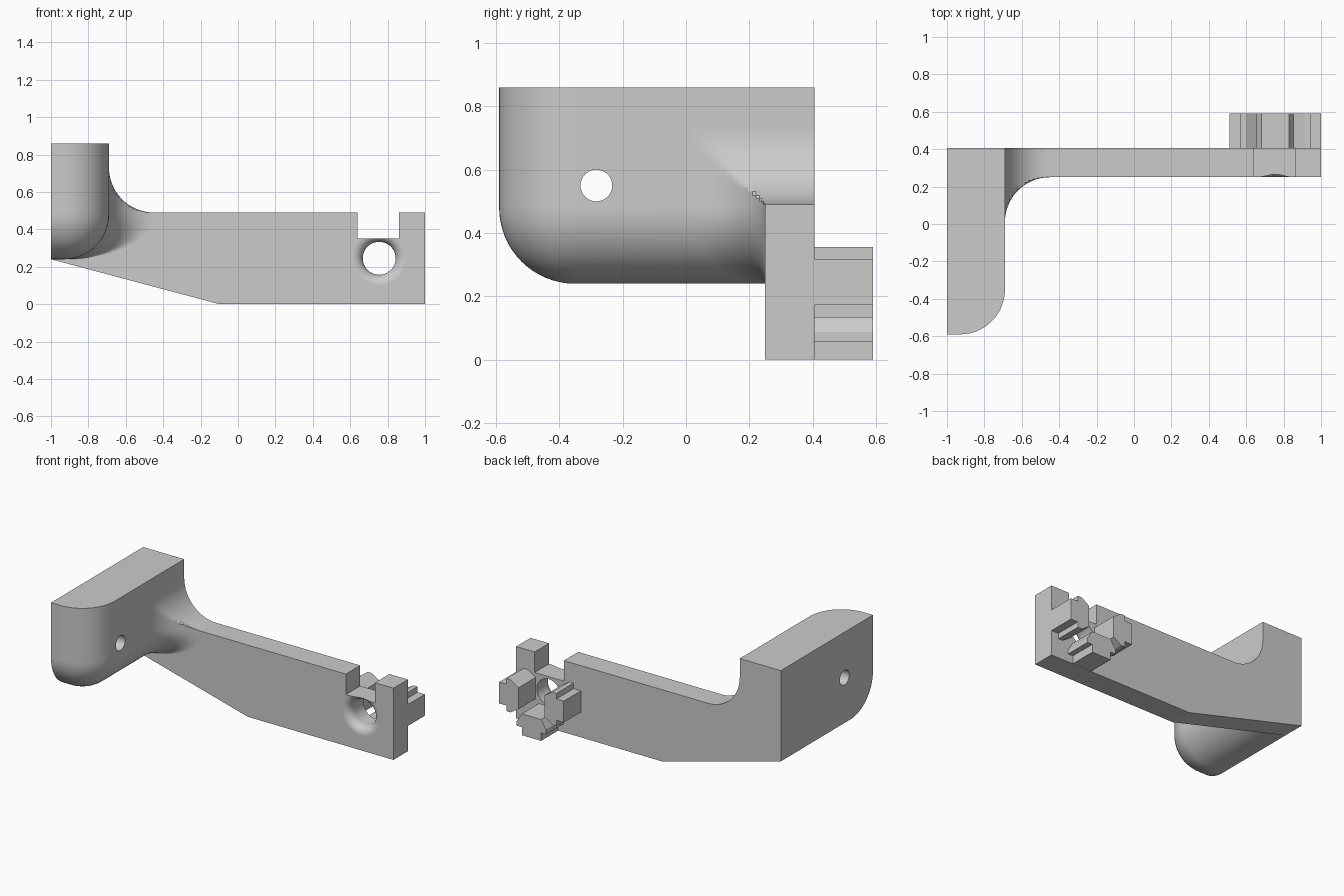
import bpy, bmesh
from math import sin, cos, pi

cube = bpy.data.objects.get("Cube")
if cube:
    bpy.data.objects.remove(cube, do_unlink=True)

grey = bpy.data.materials.new("plain grey")
grey.use_nodes = True
colour = (0.6, 0.6, 0.6, 1)
grey.diffuse_color = colour
grey.node_tree.nodes["Principled BSDF"].inputs["Base Color"].default_value = colour

R = 0.24                      # main fillet radius
N = 16                        # steps per quarter turn
LEFT, SIDE = -1.0, -0.69      # post extent in x
FRONT, FACE, BACK = -0.59, 0.25, 0.405
BASE, ARM_TOP, TOP = 0.24, 0.49, 0.86
QUARTER = [i * pi / 2 / N for i in range(N + 1)]
HOLE_X, HOLE_Z = 0.755, 0.245


def loft(name, rings):
    """Closed solid through equal-length rings of points."""
    bm = bmesh.new()
    rows = [[bm.verts.new(p) for p in ring] for ring in rings]
    count = len(rows[0])
    for a, b in zip(rows, rows[1:]):
        for i in range(count):
            j = (i + 1) % count
            bm.faces.new((a[i], a[j], b[j], b[i]))
    bm.faces.new(rows[0])
    bm.faces.new(rows[-1])
    bmesh.ops.remove_doubles(bm, verts=bm.verts, dist=1e-5)
    bmesh.ops.recalc_face_normals(bm, faces=bm.faces)
    mesh = bpy.data.meshes.new(name)
    bm.to_mesh(mesh)
    bm.free()
    mesh.materials.append(grey)
    obj = bpy.data.objects.new(name, mesh)
    bpy.context.collection.objects.link(obj)
    return obj


def prism(name, outline, y0, y1):
    return loft(name, [[(x, y, z) for x, z in outline] for y in (y0, y1)])


def circle(r, steps=48):
    return [(r * cos(2 * pi * i / steps), r * sin(2 * pi * i / steps)) for i in range(steps)]


def cut(obj, cutter):
    cutter.hide_render = True
    mod = obj.modifiers.new("hole", "BOOLEAN")
    mod.operation, mod.solver, mod.object = "DIFFERENCE", "EXACT", cutter
    graph = bpy.context.evaluated_depsgraph_get()
    mesh = bpy.data.meshes.new_from_object(obj.evaluated_get(graph))
    obj.modifiers.clear()
    obj.data = mesh
    bpy.data.objects.remove(cutter, do_unlink=True)


def smooth(obj):
    bpy.ops.object.select_all(action="DESELECT")
    obj.select_set(True)
    bpy.context.view_layer.objects.active = obj
    bpy.ops.object.shade_smooth_by_angle()
    for p in obj.data.polygons:      # keep the large planes flat
        if max(abs(c) for c in p.normal) > 0.9999:
            p.use_smooth = False


# Arm: side profile with a fillet up to the post and a notch near the end
fillet = [(SIDE + R - R * sin(b), ARM_TOP + R - R * cos(b)) for b in QUARTER]
arm = prism("arm", [(LEFT, BASE), (-0.1, 0), (1, 0), (1, ARM_TOP), (0.86, ARM_TOP),
                    (0.86, 0.35), (0.64, 0.35), (0.64, ARM_TOP)]
            + fillet + [(SIDE, TOP), (LEFT, TOP)], FACE, BACK)

# Flared screw hole through the arm
HOLE, FLARE = 0.088, 0.055
profile = [(HOLE + FLARE, FACE - 0.05)]
profile += [(HOLE + FLARE * (1 - sin(a)), FACE + FLARE * (1 - cos(a))) for a in QUARTER]
profile += [(HOLE, BACK + 0.05)]
cut(arm, loft("flared_cutter", [[(HOLE_X + u, y, HOLE_Z + v) for u, v in circle(r)]
                                for r, y in profile]))
smooth(arm)


# Post: stacked outlines with a ball corner, blended into the arm
def post_outline(z, s, limit):
    """s is the corner radius at this height, limit clips the blend in x."""
    cx, cy = SIDE - R, FRONT + R
    ring = [(LEFT, FACE), (LEFT, cy - s)]
    ring += [(cx + s * sin(a), cy - s * cos(a)) for a in QUARTER]
    ring += [(min(cx + 2 * s - s * cos(a), limit), FACE - s + s * sin(a)) for a in QUARTER]
    return [(x, y, z) for x, y in ring]


rings = [post_outline(BASE + R - R * cos(a), R * sin(a), 0) for a in QUARTER]
rings += [post_outline(z, R, x) for x, z in fillet]
rings.append(post_outline(TOP, R, SIDE))
post = loft("post", rings)

# Cross hole through the post
cut(post, loft("pin_cutter", [[(x, -0.283 + u, 0.55 + v) for u, v in circle(0.05)]
                              for x in (LEFT - 0.1, SIDE + 0.1)]))
smooth(post)

# Three slot keys around the screw hole: narrow tab, wide body, tapered nose
half = [(0.244, 0.073), (0.189, 0.073), (0.189, 0.111), (0.157, 0.111), (0.098, 0.073)]
key = half + [(d, -w) for d, w in reversed(half)]
for name, dx, dz in (("left_key", 1, 0), ("right_key", -1, 0), ("bottom_key", 0, -1)):
    prism(name, [(HOLE_X + d * dx - w * dz, HOLE_Z + d * dz + w * dx) for d, w in key],
          BACK, 0.59)
